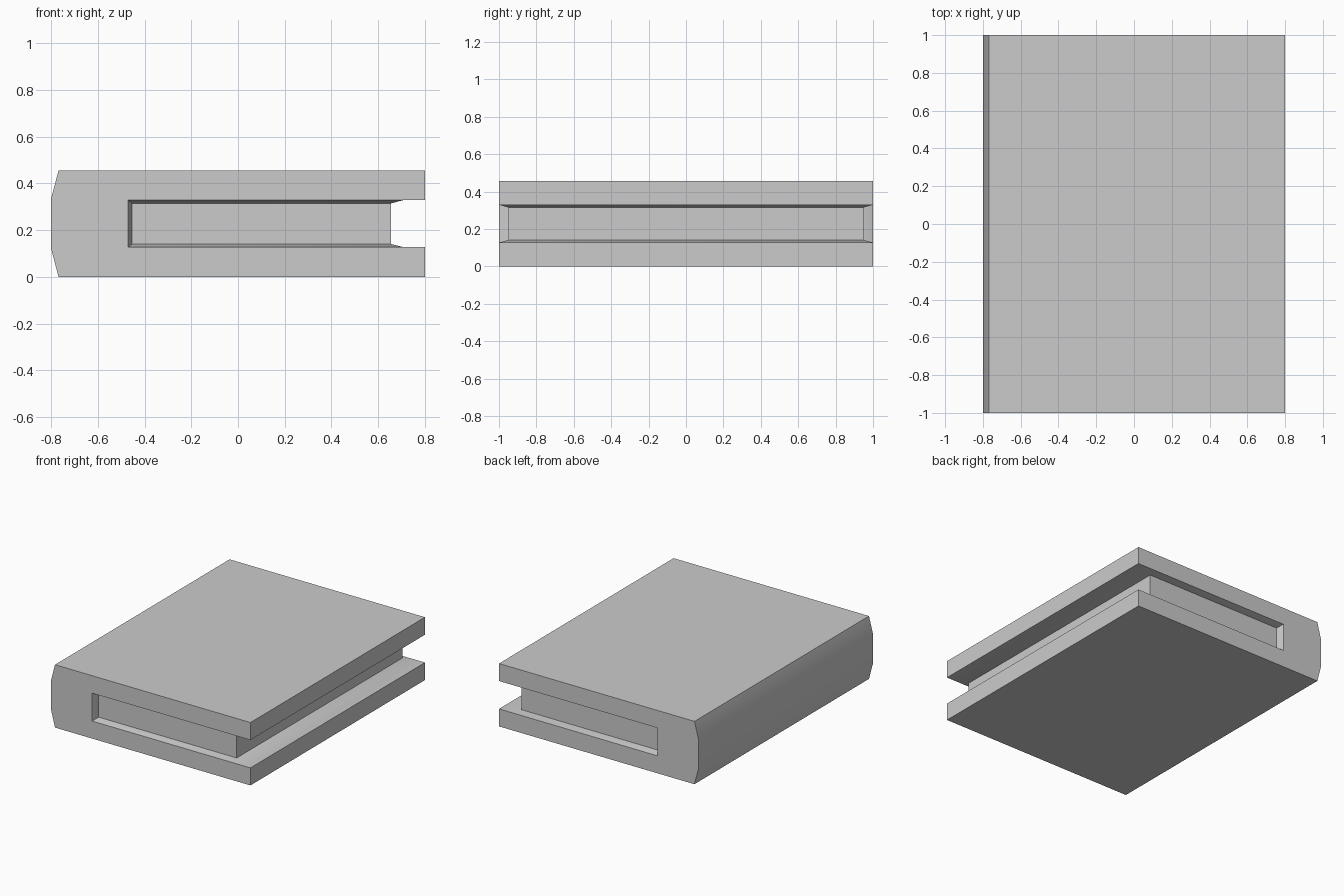
import bpy, bmesh

if "Cube" in bpy.data.objects:
    bpy.data.objects.remove(bpy.data.objects["Cube"])

HEIGHT = 0.456
MID = HEIGHT / 2


def finish(bm, name):
    bmesh.ops.recalc_face_normals(bm, faces=bm.faces)
    mesh = bpy.data.meshes.new(name)
    bm.to_mesh(mesh)
    bm.free()
    obj = bpy.data.objects.new(name, mesh)
    bpy.context.collection.objects.link(obj)
    bpy.ops.object.select_all(action='DESELECT')
    obj.select_set(True)
    bpy.context.view_layer.objects.active = obj
    bpy.ops.object.shade_smooth_by_angle()
    return obj


def cover_ring(bm, y, inset):
    # upper half of the C-shaped section, as (x, height above the middle)
    lip = (0.655, 0.087) if inset else (0.71, 0.101)
    gutter = (-0.453, 0.087) if inset else (-0.47, 0.101)
    half = [(-0.80, 0.107), (-0.768, MID), (0.80, MID), (0.80, 0.101),
            (0.71, 0.101), lip, gutter]
    pts = half + [(x, -h) for x, h in reversed(half)]
    return [bm.verts.new((x, y, MID + h)) for x, h in pts]


# cover: C section lofted along y, the slot narrowing towards the pages
bm = bmesh.new()
rings = [cover_ring(bm, y, abs(y) < 1) for y in (-1, -0.95, 0.95, 1)]
n = len(rings[0])
for a, b in zip(rings, rings[1:]):
    for i in range(n):
        j = (i + 1) % n
        bm.faces.new((a[i], a[j], b[j], b[i]))
bm.faces.new(rings[0])
bm.faces.new(rings[-1])
bmesh.ops.remove_doubles(bm, verts=bm.verts, dist=1e-5)
bmesh.ops.dissolve_limit(bm, angle_limit=0.01, verts=bm.verts, edges=bm.edges)
finish(bm, "cover")

# page block: sits in the slot, tucked slightly into the cover
bm = bmesh.new()
bmesh.ops.create_cube(bm, size=1)
x0, x1 = -0.458, 0.655
bmesh.ops.scale(bm, vec=(x1 - x0, 1.9, 0.18), verts=bm.verts)
bmesh.ops.translate(bm, vec=((x0 + x1) / 2, 0, MID), verts=bm.verts)
finish(bm, "pages")
